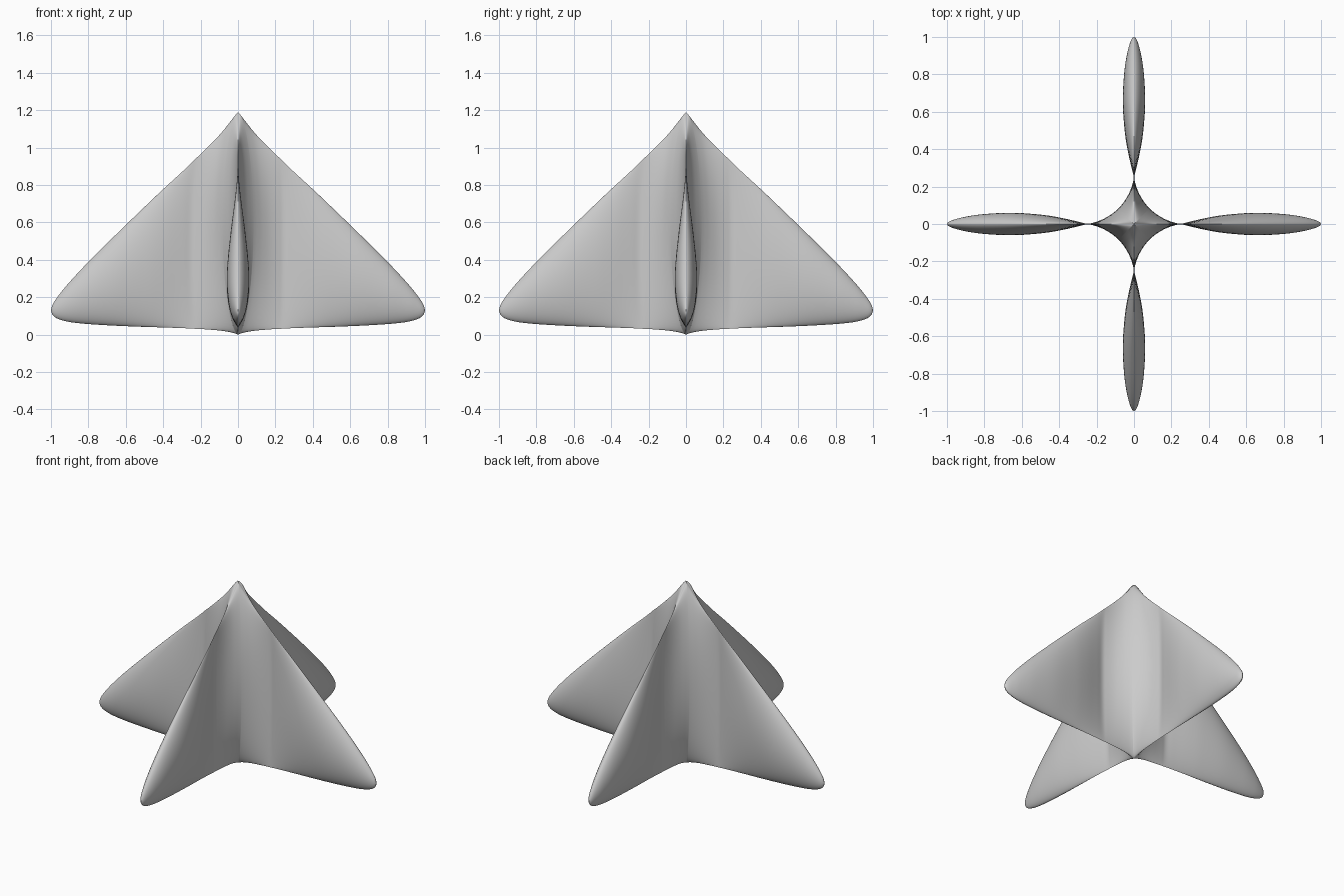
import bpy, bmesh, math
from mathutils import Vector, Matrix

if "Cube" in bpy.data.objects:
    bpy.data.objects.remove(bpy.data.objects["Cube"])

# Stations from the core diagonal out to a fin tip:
# (surface x, surface half thickness, edge x, bottom z, top z)
STATIONS = [
    (0.083, 0.083, 0.000, 0.000, 1.187),
    (0.100, 0.068, 0.030, 0.010, 1.150),
    (0.130, 0.046, 0.085, 0.020, 1.082),
    (0.170, 0.024, 0.150, 0.026, 1.014),
    (0.215, 0.008, 0.205, 0.030, 0.960),
    (0.250, 0.002, 0.235, 0.031, 0.932),
    (0.300, 0.013, 0.290, 0.034, 0.878),
    (0.400, 0.035, 0.400, 0.038, 0.777),
    (0.500, 0.050, 0.500, 0.041, 0.682),
    (0.650, 0.060, 0.650, 0.047, 0.537),
    (0.800, 0.053, 0.800, 0.056, 0.388),
    (0.900, 0.039, 0.900, 0.067, 0.281),
    (0.960, 0.024, 0.960, 0.083, 0.208),
    (0.990, 0.012, 0.990, 0.103, 0.162),
    (1.000, 0.000, 1.000, 0.130, 0.130),
]
STEPS, ROWS = 5, 36


def smooth_rows(rows):
    """Catmull-Rom through the stations."""
    pts = [Vector(r) for r in rows]
    out = []
    for i in range(len(pts) - 1):
        a, b = pts[max(i - 1, 0)], pts[i]
        c, d = pts[i + 1], pts[min(i + 2, len(pts) - 1)]
        for k in range(STEPS):
            t = k / STEPS
            out.append(0.5 * (2 * b + (c - a) * t + (2 * a - 5 * b + 4 * c - d) * t * t
                              + (3 * b - a - 3 * c + d) * t ** 3))
    return out + [pts[-1]]


def add_half_fin(bm, rows, matrix):
    """One side of one fin, from the core diagonal to the tip."""
    grid = []
    for mx, my, ex, zb, zt in rows:
        line = []
        for j in range(ROWS + 1):
            a = math.pi * j / ROWS
            s = max(math.sin(a), 0.0) ** 1.2 if 0 < j < ROWS else 0.0
            v = (1 - math.cos(a)) / 2
            p = Vector((ex + (mx - ex) * s, my * s, zb + (zt - zb) * v))
            line.append(bm.verts.new(matrix @ p))
        grid.append(line)
    for l0, l1 in zip(grid, grid[1:]):
        for j in range(ROWS):
            bm.faces.new((l0[j], l1[j], l1[j + 1], l0[j + 1]))


# Four fins, two mirrored sides each, joined around the core
bm = bmesh.new()
rows = smooth_rows(STATIONS)
for q in range(4):
    turn = Matrix.Rotation(q * math.pi / 2, 4, 'Z')
    for side in (1, -1):
        add_half_fin(bm, rows, turn @ Matrix.Diagonal((1, side, 1, 1)))
bmesh.ops.remove_doubles(bm, verts=bm.verts, dist=0.0004)
bmesh.ops.dissolve_degenerate(bm, edges=bm.edges, dist=0.0001)
bmesh.ops.recalc_face_normals(bm, faces=bm.faces)
mesh = bpy.data.meshes.new("four_fin_star")
bm.to_mesh(mesh)
bm.free()
star = bpy.data.objects.new("four_fin_star", mesh)
bpy.context.collection.objects.link(star)
bpy.context.view_layer.objects.active = star
star.select_set(True)
bpy.ops.object.shade_smooth_by_angle(angle=math.radians(50))
